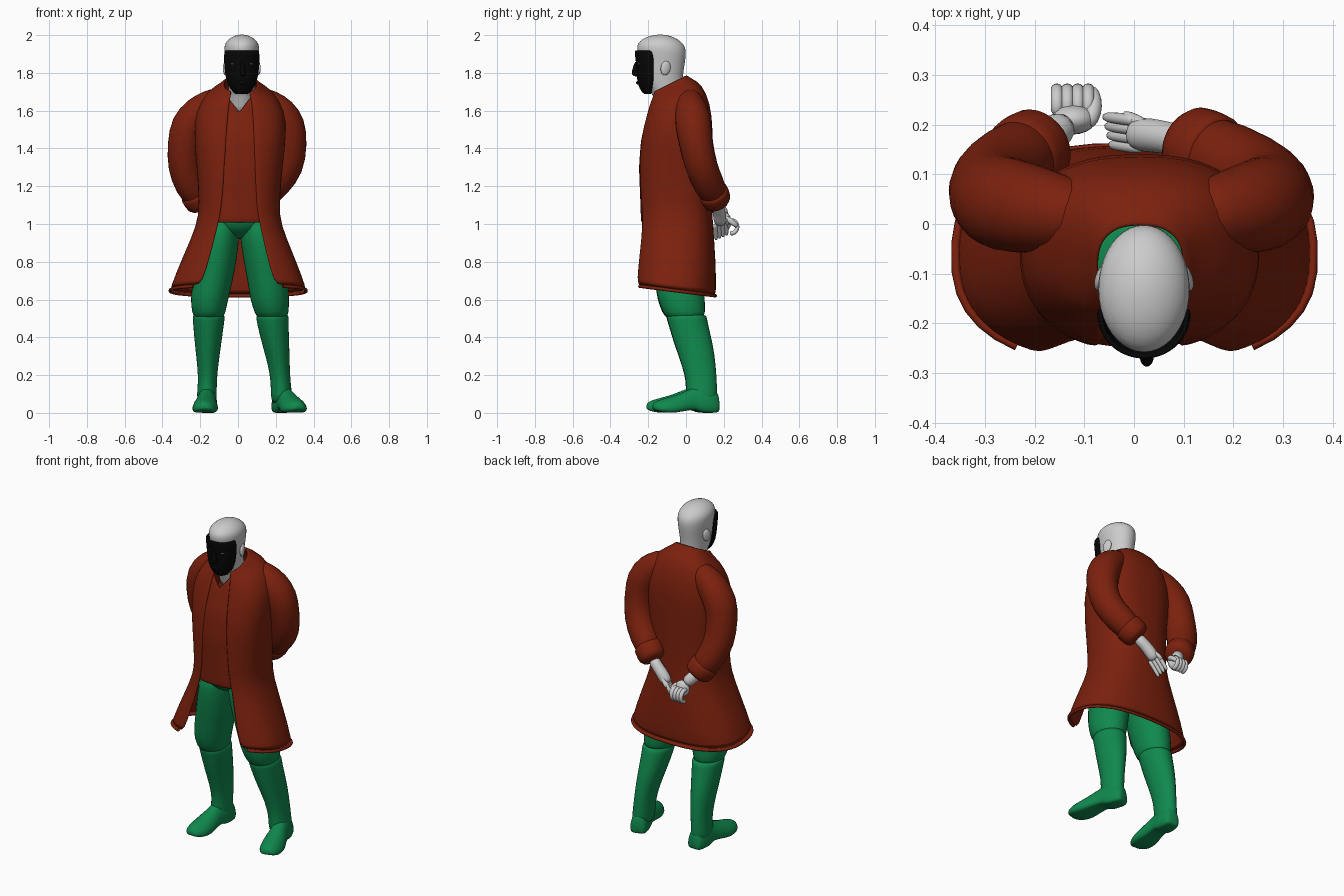
import bpy, bmesh
from math import sin, cos, pi, asin
from mathutils import Vector


def material(name, rgb):
    m = bpy.data.materials.new(name)
    m.diffuse_color = (*rgb, 1)
    return m


RED = material("red_cloth", (0.2, 0.015, 0.004))
GREEN = material("green_cloth", (0.005, 0.25, 0.075))
BLACK = material("black_mask", (0.002, 0.002, 0.002))


def grid(name, rows, mat=None, closed=True, caps=True, subsurf=1, thick=0):
    """Skin a list of equally long point rows."""
    bm = bmesh.new()
    vs = [[bm.verts.new(p) for p in r] for r in rows]
    n = len(rows[0])
    for a, b in zip(vs, vs[1:]):
        for i in range(n if closed else n - 1):
            j = (i + 1) % n
            bm.faces.new((a[i], a[j], b[j], b[i]))
    if closed and caps:
        bm.faces.new(vs[0])
        bm.faces.new(vs[-1])
    bmesh.ops.recalc_face_normals(bm, faces=bm.faces)
    for f in bm.faces:
        f.smooth = True
    me = bpy.data.meshes.new(name)
    bm.to_mesh(me)
    bm.free()
    ob = bpy.data.objects.new(name, me)
    bpy.context.collection.objects.link(ob)
    if mat:
        me.materials.append(mat)
    if thick:
        s = ob.modifiers.new("thickness", 'SOLIDIFY')
        s.thickness, s.offset = thick, 0
    if subsurf:
        s = ob.modifiers.new("smooth", 'SUBSURF')
        s.levels = s.render_levels = subsurf
    return ob


def loft(name, rings, mat=None, seg=16, **kw):
    """Horizontal ellipses: cx, cy, z, rx, ry."""
    return grid(name, [[(cx + rx * cos(2 * pi * i / seg), cy + ry * sin(2 * pi * i / seg), z)
                        for i in range(seg)] for cx, cy, z, rx, ry in rings], mat, **kw)


def tube(name, pts, mat=None, ref=(0, 1, 0), seg=12, **kw):
    """Round sections along a path: x, y, z, radius."""
    P = [Vector(p[:3]) for p in pts]
    rows = []
    for k, p in enumerate(P):
        t = (P[min(k + 1, len(P) - 1)] - P[max(k - 1, 0)]).normalized()
        u = t.cross(Vector(ref)).normalized()
        v = t.cross(u)
        rows.append([p + pts[k][3] * (u * cos(2 * pi * i / seg) + v * sin(2 * pi * i / seg))
                     for i in range(seg)])
    return grid(name, rows, mat, **kw)


def ball(name, c, r, mat=None):
    bpy.ops.mesh.primitive_uv_sphere_add(segments=20, ring_count=12, location=c)
    ob = bpy.context.object
    ob.name, ob.scale = name, r
    bpy.ops.object.shade_smooth()
    if mat:
        ob.data.materials.append(mat)
    return ob


# coat: z front, z back, half width, y front, y back, half opening
COAT = [(1.70, 1.785, .086, -.172, -.004, .048), (1.67, 1.765, .105, -.177, .025, .052),
        (1.645, 1.735, .17, -.187, .08, .058), (1.57, 1.64, .23, -.208, .122, .065),
        (1.45, 1.50, .24, -.240, .138, .072), (1.30, 1.30, .22, -.251, .130, .080),
        (1.10, 1.10, .205, -.243, .130, .090), (1.00, .99, .215, -.240, .137, .108),
        (.85, .82, .285, -.258, .150, .145), (.675, .62, .36, -.280, .155, .190)]
N = 2.5
CX = .013


def coat_row(zf, zb, w, yf, yb, op, seg=32):
    t0 = asin((op / w) ** (N / 2))
    cy, d = (yf + yb) / 2, (yb - yf) / 2
    row = []
    for i in range(seg + 1):
        t = t0 + (2 * pi - 2 * t0) * i / seg
        s, c = sin(t), cos(t)
        x = w * abs(s) ** (2 / N) * (1 if s > 0 else -1)
        y = cy - d * abs(c) ** (2 / N) * (1 if c > 0 else -1)
        row.append((x + CX * min(1, max(0, zf - .6)), y, zf + (zb - zf) * (y - yf) / (yb - yf)))
    return row


rows = [coat_row(*r) for r in COAT]
grid("coat", rows, RED, closed=False, thick=.014)


def roll(name, pts, r):
    cu = bpy.data.curves.new(name, 'CURVE')
    cu.dimensions = '3D'
    cu.bevel_depth, cu.bevel_resolution = r, 2
    sp = cu.splines.new('POLY')
    sp.points.add(len(pts) - 1)
    for q, p in zip(sp.points, pts):
        q.co = (*p, 1)
    cu.materials.append(RED)
    bpy.context.collection.objects.link(bpy.data.objects.new(name, cu))


roll("coat_hem", rows[-1][1:-1], .009)


# vest panel behind the open coat front, with a V neck
def coat_y(x, z):
    for a, b in zip(COAT, COAT[1:]):
        if a[0] >= z >= b[0]:
            f = (a[0] - z) / (a[0] - b[0])
            w, yf, yb = (a[k] + (b[k] - a[k]) * f for k in (2, 3, 4))
            d = (yb - yf) / 2
            return (yf + yb) / 2 - d * (1 - min(1, abs(x) / w) ** N) ** (1 / N)
    return -.17


vest = []
for k in range(15):
    row = []
    for i in range(-6, 7):
        f = k / 14
        x = i / 6 * (.135 - .065 * f)
        z = 1.005 + f * (.59 + .09 * abs(i) / 6)
        row.append((x + .007, coat_y(x, z) + .008, z))
    vest.append(row)
grid("vest", vest, RED, closed=False, thick=.012)

# sleeves and cuffs
ARMS = {"right": [(-.08, .015, 1.675, .06), (-.14, .02, 1.64, .078), (-.205, .03, 1.595, .092),
                  (-.265, .04, 1.525, .1), (-.286, .052, 1.42, .092), (-.287, .08, 1.30, .09),
                  (-.255, .115, 1.205, .086), (-.19, .16, 1.105, .075)],
        "left": [(.105, .015, 1.675, .06), (.16, .02, 1.64, .078), (.22, .03, 1.595, .092),
                 (.265, .04, 1.525, .1), (.28, .052, 1.42, .09), (.268, .08, 1.30, .088),
                 (.2, .122, 1.21, .084), (.11, .162, 1.12, .074)]}
for side, path in ARMS.items():
    tube(side + "_sleeve", path, RED, seg=14)
    a, b = Vector(path[-2][:3]), Vector(path[-1][:3])
    tube(side + "_cuff", [(*(a.lerp(b, f)), r) for f, r in
                          ((.35, .074), (.4, .087), (.75, .085), (1.1, .082), (1.15, .07), (1.1, .055))], RED, seg=14)

# right hand: loose fist
tube("right_wrist", [(-.2, .15, 1.115, .038), (-.165, .18, 1.075, .036), (-.135, .203, 1.04, .038)], seg=10)
ball("right_palm", (-.122, .21, 1.012), (.045, .03, .048))
for k in range(4):
    x = -.155 + .021 * k
    tube(f"right_finger_{k + 1}", [(x, .24 - .034 * cos(a), .985 + .037 * sin(a), .0135)
                                   for a in (.9, 1.5, 2.2, 2.9, 3.6, 4.3, 5.0)], ref=(1, 0, 0), seg=8)
tube("right_thumb", [(-.095, .195, 1.03, .018), (-.08, .225, 1.025, .018), (-.078, .25, 1.005, .016),
                     (-.085, .275, .985, .012)], ref=(1, 0, 0), seg=8)

# left hand: open, fingers pointing down and across
tube("left_wrist", [(.12, .16, 1.12, .036), (.075, .172, 1.08, .034), (.045, .177, 1.055, .036),
                    (.015, .18, 1.02, .037), (-.005, .182, 1.0, .028)], seg=10)
for k in range(4):
    o = Vector((.004, -.0185, -.008)) * (k - 1.5)
    tube(f"left_finger_{k + 1}", [(.012 + o.x, .18 + o.y, 1.015 + o.z, .014),
                                  (-.02 + o.x, .184 + o.y, .98 + o.z, .013),
                                  (-.04 + o.x, .186 + o.y, .95 + o.z, .012),
                                  (-.055 + o.x, .188 + o.y, .925 + o.z, .009)], seg=8)
tube("left_thumb", [(.035, .185, 1.045, .016), (.005, .21, 1.02, .014), (-.025, .222, .99, .01)], seg=8)

# trousers and boots
ball("hips", (.005, -.05, 1.03), (.175, .16, .11), GREEN)
loft("right_trouser", [(-.08, -.05, 1.06, .085, .14), (-.09, -.05, .95, .102, .155), (-.112, -.042, .8, .107, .145),
                       (-.137, -.032, .68, .107, .133), (-.152, -.028, .6, .102, .127), (-.155, -.015, .53, .09, .114),
                       (-.155, -.005, .49, .075, .095)], GREEN)
loft("left_trouser", [(.095, -.05, 1.06, .085, .14), (.108, -.05, .95, .104, .155), (.137, -.042, .8, .109, .145),
                      (.16, -.032, .68, .109, .133), (.168, -.025, .6, .105, .127), (.178, -.01, .53, .093, .114),
                      (.182, .0, .49, .075, .095)], GREEN)
loft("right_boot", [(-.155, -.002, .52, .08, .1), (-.155, 0, .515, .089, .11), (-.156, .01, .47, .083, .106),
                    (-.159, .04, .36, .071, .104), (-.16, .068, .25, .056, .09), (-.162, .08, .16, .05, .08),
                    (-.165, .078, .1, .054, .083), (-.165, .08, .04, .052, .078)], GREEN)
loft("left_boot", [(.182, 0, .52, .08, .1), (.182, .002, .515, .089, .11), (.184, .012, .47, .085, .106),
                   (.2, .042, .36, .073, .104), (.217, .07, .25, .058, .09), (.226, .083, .16, .053, .082),
                   (.23, .084, .1, .058, .083), (.232, .088, .04, .054, .078)], GREEN)


def foot(name, heel, toe):
    h, t = Vector((*heel, 0)), Vector((*toe, 0))
    side = (t - h).normalized().cross(Vector((0, 0, 1)))
    rows = []
    # fraction along, half width, bottom, top
    for f, w, b, top in ((0, .03, .012, .09), (.03, .048, .0, .12), (.2, .054, 0, .15), (.3, .054, .004, .15),
                         (.36, .05, .018, .14), (.5, .057, .014, .118), (.68, .07, .0, .092), (.85, .065, .002, .077),
                         (.96, .044, .012, .062), (1, .02, .022, .048)):
        c = h.lerp(t, f)
        ring = [(-.9, 0), (-.5, 0), (0, 0), (.5, 0), (.9, 0), (1.05, .25), (.9, .6), (.5, .92), (0, 1),
                (-.5, .92), (-.9, .6), (-1.05, .25)]
        rows.append([c + side * (u * w) + Vector((0, 0, b + (top - b) * v)) for u, v in ring])
    grid(name, rows, GREEN)


foot("right_foot", (-.158, .16), (-.18, -.21))
foot("left_foot", (.215, .172), (.322, -.175))

# head and neck: z, y front, y back, half width
HEAD = [(1.56, -.16, -.01, .075), (1.69, -.168, -.008, .07), (1.715, -.21, -.01, .07),
        (1.76, -.235, -.018, .076), (1.82, -.243, -.01, .082), (1.88, -.248, .0, .089), (1.925, -.262, .002, .095),
        (1.955, -.259, -.012, .091), (1.98, -.232, -.045, .07), (1.996, -.195, -.08, .042), (2.003, -.15, -.12, .012)]
loft("head", [(.02, (f + b) / 2, z, w, (b - f) / 2) for z, f, b, w in HEAD], seg=20)
for s in (-1, 1):
    e = ball("ear", (.02 + s * .086, -.108, 1.825), (.012, .027, .038))
    e.rotation_euler = (-.2, 0, s * .3)

# mask: z, y front, y at the side edge, half width
MASK = [(1.92, -.268, -.18, .087), (1.875, -.262, -.17, .09), (1.83, -.256, -.17, .087),
        (1.78, -.256, -.17, .081), (1.735, -.248, -.175, .068), (1.705, -.232, -.18, .045), (1.688, -.215, -.185, .024)]
grid("mask", [[(.02 + w * sin(u * pi / 16), e + (f - e) * abs(cos(u * pi / 16)) ** .9, z) for u in range(-8, 9)]
              for z, f, e, w in MASK], BLACK, closed=False, thick=.012)
loft("mask_nose", [(.022, -.258, 1.865, .008, .012), (.024, -.264, 1.83, .013, .018), (.026, -.268, 1.795, .017, .026),
                   (.026, -.262, 1.78, .012, .015)], BLACK, seg=8)
for s in (-1, 1):
    ball("eye_slit", (.02 + s * .042, -.243, 1.847), (.017, .012, .004))
ball("mask_lips", (.022, -.253, 1.748), (.024, .012, .01), BLACK)
